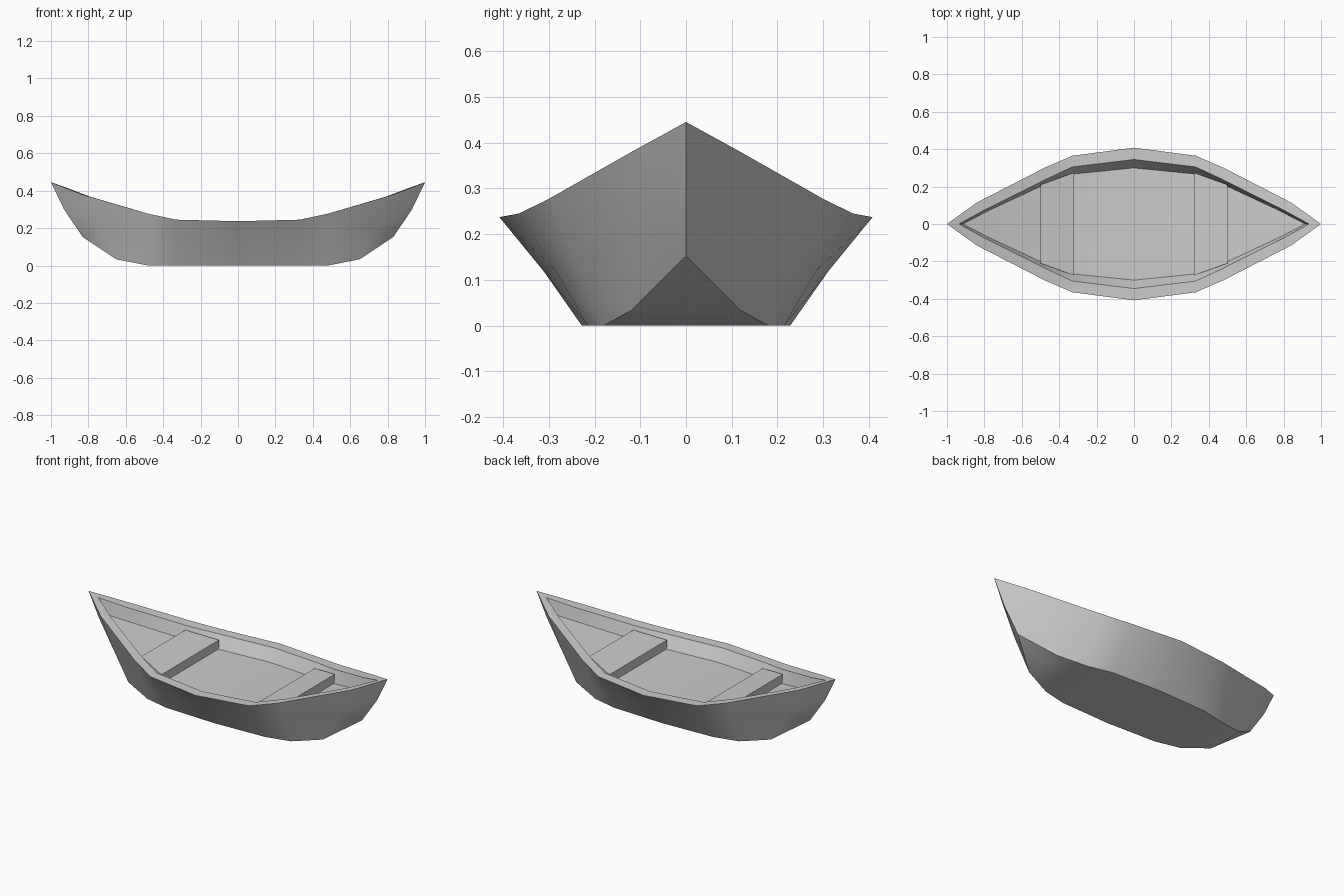
import bpy, bmesh

if "Cube" in bpy.data.objects:
    bpy.data.objects.remove(bpy.data.objects["Cube"])


def finish(name, bm, mirror_y):
    """Turn a bmesh into an object, mirror it about the centre and shade it."""
    mesh = bpy.data.meshes.new(name)
    bm.to_mesh(mesh)
    bm.free()
    ob = bpy.data.objects.new(name, mesh)
    bpy.context.collection.objects.link(ob)
    bpy.ops.object.select_all(action='DESELECT')
    bpy.context.view_layer.objects.active = ob
    ob.select_set(True)
    if mirror_y:
        mod = ob.modifiers.new("mirror", 'MIRROR')
        mod.use_axis = (True, True, False)
        mod.merge_threshold = 0.0005
        bpy.ops.object.modifier_apply(modifier=mod.name)
        bpy.ops.object.shade_smooth_by_angle(angle=0.52)
    return ob


# Hull lines, each from midships to the tip (one quarter of the boat)
chine = [(0, .228, 0), (.33, .215, 0), (.48, .18, 0), (.65, .12, .033), (.83, 0, .152)]
side = [(0, .31, .117), (.33, .285, .12), (.48, .24, .135), (.75, .12, .205), (.93, 0, .30)]
sheer = [(0, .408, .237), (.33, .365, .245), (.48, .30, .277), (.84, .115, .382), (1, 0, .445)]
rim = [(0, .345, .237), (.33, .305, .245), (.48, .235, .277), (.79, .08, .368), (.935, 0, .423)]
floor = [(0, .30, .167), (.32, .268, .172), (.48, .21, .204), (.77, .075, .288), (.915, 0, .335)]


def centre_line(row):
    return [(x, 0, z) for x, y, z in row]


# Hull: bottom, sides, rim, inner walls and floor
bm = bmesh.new()
rows = [centre_line(chine), chine, side, sheer, rim, floor, centre_line(floor)]
grid = [[bm.verts.new(p) for p in row] for row in rows]
for a, b in zip(grid, grid[1:]):
    for i in range(len(a) - 1):
        bm.faces.new((b[i], b[i + 1], a[i + 1], a[i]))
bmesh.ops.remove_doubles(bm, verts=bm.verts, dist=0.0005)
finish("hull", bm, True)

# Seats: sloping slabs standing on the floor, following its rise
for name, s in (("left_seat", -1), ("right_seat", 1)):
    bm = bmesh.new()
    outline = [(.32, -.275, .225), (.50, -.21, .262), (.50, .21, .262), (.32, .275, .225)]
    top = bm.faces.new([bm.verts.new((s * x, y, z)) for x, y, z in outline])
    new = bmesh.ops.extrude_face_region(bm, geom=[top], use_keep_orig=True)["geom"]
    for v in new:
        if isinstance(v, bmesh.types.BMVert):
            v.co.z -= .06
    bmesh.ops.recalc_face_normals(bm, faces=bm.faces)
    finish(name, bm, False)
